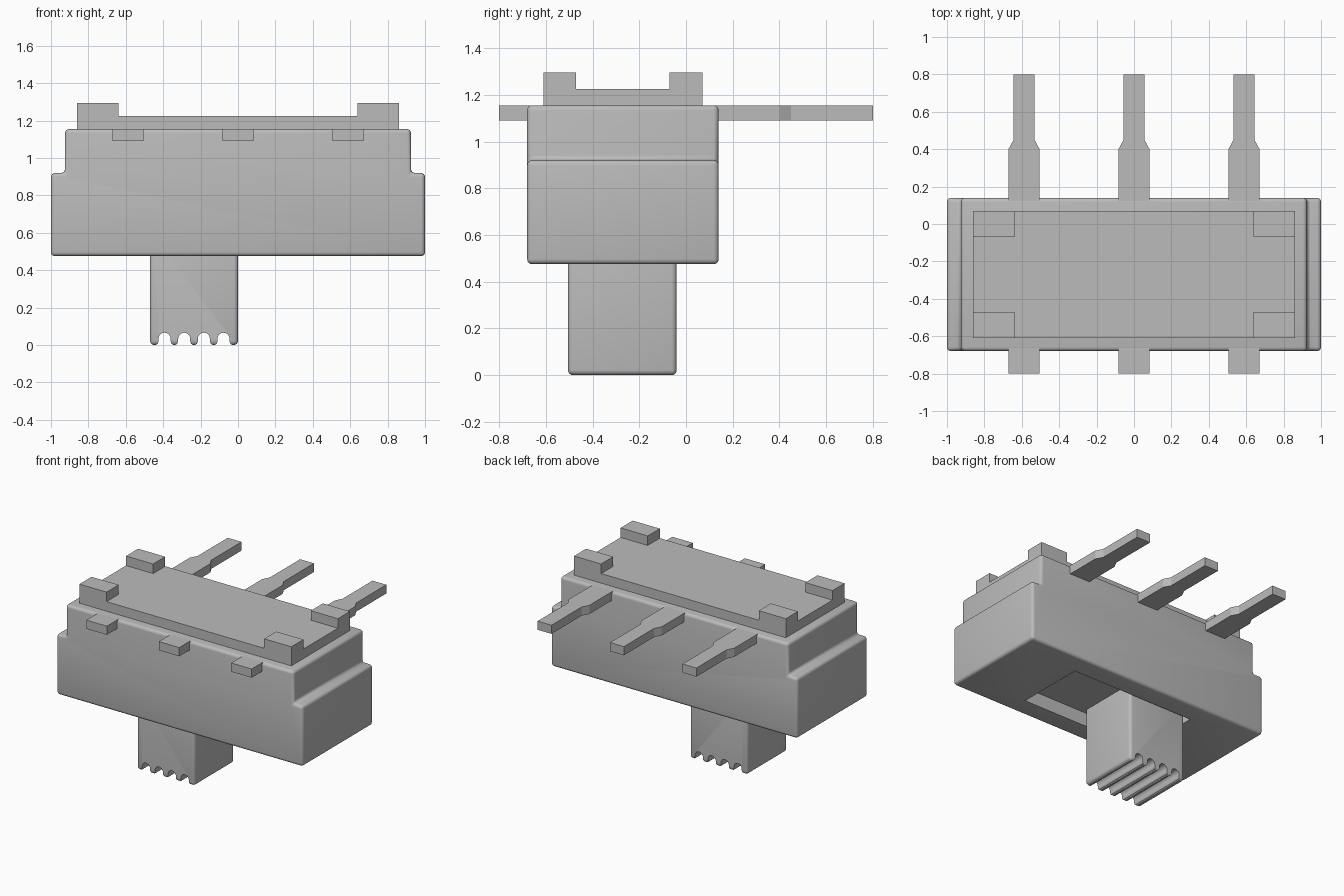
import bpy, bmesh, math

if "Cube" in bpy.data.objects:
    bpy.data.objects.remove(bpy.data.objects["Cube"], do_unlink=True)

grey = bpy.data.materials.new("plain_grey")
grey.use_nodes = True
grey.diffuse_color = (0.5, 0.5, 0.5, 1)
grey.node_tree.nodes["Principled BSDF"].inputs["Base Color"].default_value = (0.5, 0.5, 0.5, 1)


def add_prism(bm, outline, start, end, axis):
    """Extrude a 2D outline along y (outline in x, z) or z (outline in x, y)."""
    def place(p, d):
        return (p[0], d, p[1]) if axis == "y" else (p[0], p[1], d)
    lower = [bm.verts.new(place(p, start)) for p in outline]
    upper = [bm.verts.new(place(p, end)) for p in outline]
    bm.faces.new(lower)
    bm.faces.new(upper[::-1])
    for i in range(len(outline)):
        j = (i + 1) % len(outline)
        bm.faces.new((lower[j], lower[i], upper[i], upper[j]))


def rect(x0, x1, y0, y1):
    return [(x0, y0), (x1, y0), (x1, y1), (x0, y1)]


def make(name, prisms):
    bm = bmesh.new()
    for prism in prisms:
        add_prism(bm, *prism)
    bmesh.ops.recalc_face_normals(bm, faces=bm.faces)
    mesh = bpy.data.meshes.new(name)
    bm.to_mesh(mesh)
    bm.free()
    mesh.materials.append(grey)
    obj = bpy.data.objects.new(name, mesh)
    bpy.context.collection.objects.link(obj)
    return obj


def activate(obj):
    bpy.ops.object.select_all(action="DESELECT")
    obj.select_set(True)
    bpy.context.view_layer.objects.active = obj


def round_and_cut(obj, width, cutter):
    activate(obj)
    bevel = obj.modifiers.new("rounded_edges", "BEVEL")
    bevel.width = width
    bevel.segments = 4
    bevel.limit_method = "ANGLE"
    cut = obj.modifiers.new("cut", "BOOLEAN")
    cut.operation = "DIFFERENCE"
    cut.solver = "EXACT"
    cut.object = cutter
    for modifier in (bevel.name, cut.name):
        bpy.ops.object.modifier_apply(modifier=modifier)
    bpy.data.objects.remove(cutter, do_unlink=True)
    bpy.ops.object.shade_smooth_by_angle(angle=math.radians(35))


# Stepped housing with a shallow slot underneath
half = [(1, 0.475), (1, 0.92), (0.925, 0.92), (0.925, 1.155)]
outline = half + [(-x, z) for x, z in reversed(half)]
housing = make("housing", [(outline, -0.68, 0.14, "y")])
slot = make("slot_cutter", [(rect(-0.5, 0.5, -0.53, -0.015), 0.4, 0.575, "z")])
round_and_cut(housing, 0.022, slot)

# Sliding knob with four rounded grip grooves
knob = make("slider_knob", [(rect(-0.47, 0, -0.505, -0.04), 0, 0.6, "z")])
side = [(0.05, -0.01), (0.046, 0.001), (0.037, 0.007), (0.032, 0.02)]
arc = [(0.032 * math.cos(math.pi * i / 10), 0.034 + 0.032 * math.sin(math.pi * i / 10))
       for i in range(11)]
groove = side + arc + [(-x, z) for x, z in reversed(side)]
grooves = make("groove_cutter", [
    ([(x - 0.235 + (i - 1.5) * 0.105, z) for x, z in groove], -0.6, 0.1, "y")
    for i in range(4)])
round_and_cut(knob, 0.022, grooves)

# Raised lid and its four corner feet
make("lid_plate", [(rect(-0.86, 0.86, -0.61, 0.07), 1.14, 1.225, "z")])
for x_name, x0 in (("right", -0.86), ("left", 0.64)):
    for y_name, y0 in (("front", -0.61), ("back", -0.07)):
        make(f"{y_name}_{x_name}_foot",
             [(rect(x0, x0 + 0.22, y0, y0 + 0.14), 1.2, 1.295, "z")])

# Terminals: narrowed legs behind, short stubs in front
leg = [(0.083, -0.8), (0.083, 0.4), (0.056, 0.45), (0.056, 0.8)]
leg += [(-x, y) for x, y in reversed(leg)]
for name, cx in (("right", -0.588), ("middle", 0), ("left", 0.588)):
    make(f"{name}_terminal", [([(x + cx, y) for x, y in leg], 1.09, 1.154, "z")])
